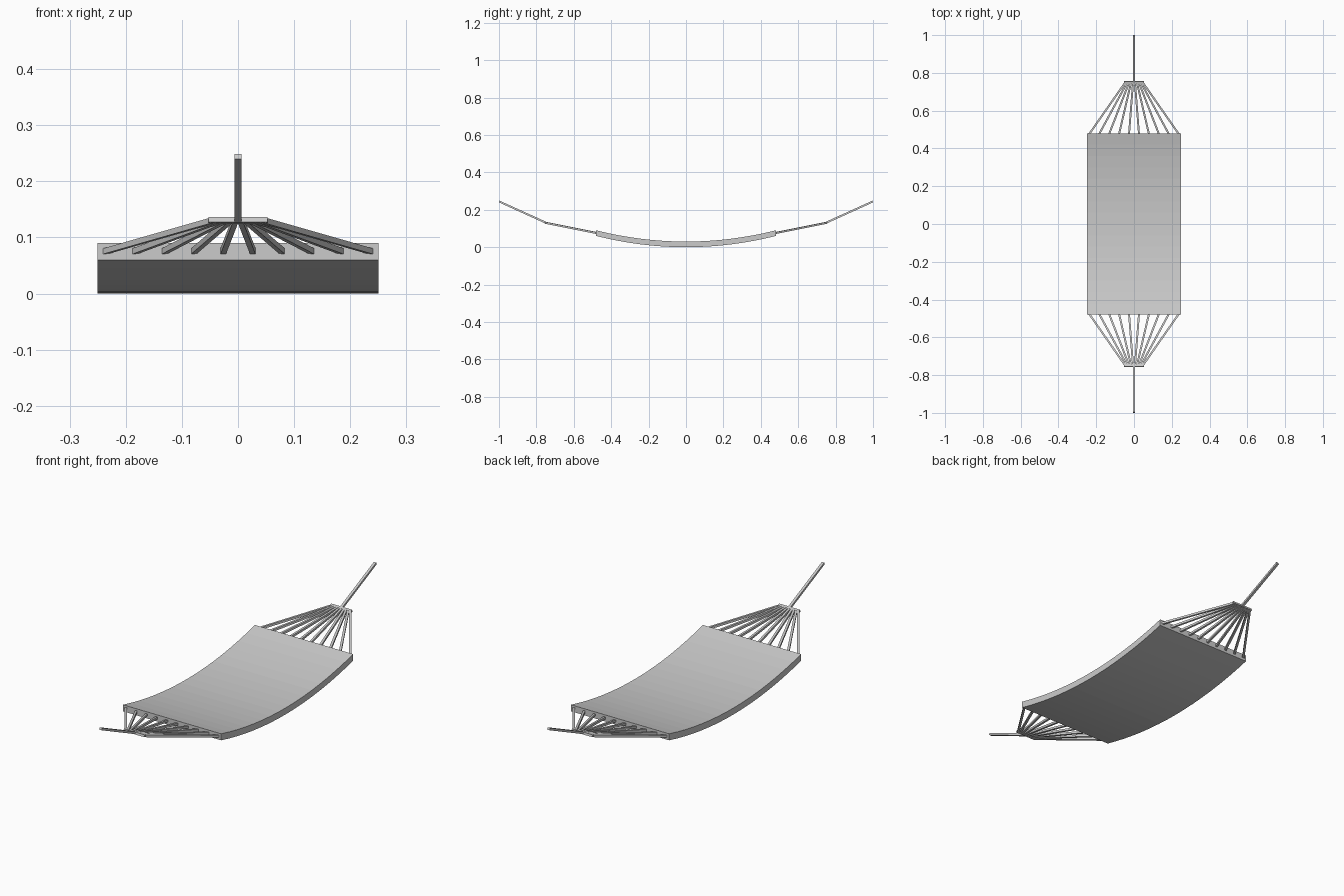
import bpy, bmesh
from mathutils import Vector, Matrix

if "Cube" in bpy.data.objects:
    bpy.data.objects.remove(bpy.data.objects["Cube"])


def make_object(name, bm):
    bmesh.ops.recalc_face_normals(bm, faces=bm.faces)
    mesh = bpy.data.meshes.new(name)
    bm.to_mesh(mesh)
    bm.free()
    obj = bpy.data.objects.new(name, mesh)
    bpy.context.collection.objects.link(obj)
    return obj


def add_beam(bm, a, b, width, height):
    """Square-section bar running from a to b."""
    a, b = Vector(a), Vector(b)
    d = b - a
    m = (Matrix.Translation((a + b) / 2)
         @ d.to_track_quat('Y', 'Z').to_matrix().to_4x4()
         @ Matrix.Diagonal((width, d.length, height, 1)))
    bmesh.ops.create_cube(bm, size=1, matrix=m)


# Sagging bed: curved side profile extruded across the width
HALF_W, HALF_L, THICK, SAG, SEGS = 0.25, 0.48, 0.03, 0.06, 16
bm = bmesh.new()
rings = []
for i in range(SEGS + 1):
    t = 2 * i / SEGS - 1
    y, z = t * HALF_L, SAG * t * t
    rings.append([bm.verts.new(p) for p in (
        (-HALF_W, y, z), (HALF_W, y, z),
        (HALF_W, y, z + THICK), (-HALF_W, y, z + THICK))])
for r, s in zip(rings, rings[1:]):
    for k in range(4):
        n = (k + 1) % 4
        bm.faces.new((r[k], r[n], s[n], s[k]))
bm.faces.new(rings[0])
bm.faces.new(rings[-1])
make_object("hammock_bed", bm)

# Fan of cords, gathering bar and hanging rope at each end
CORDS = 10
for side, label in ((-1, "front"), (1, "back")):
    bm = bmesh.new()
    for i in range(CORDS):
        t = 2 * i / (CORDS - 1) - 1
        add_beam(bm, (0.238 * t, side * 0.475, 0.075),
                 (0.046 * t, side * 0.75, 0.13), 0.01, 0.01)
    make_object(label + "_cords", bm)

    bm = bmesh.new()
    add_beam(bm, (0, side * 0.743, 0.129), (0, side * 0.755, 0.132), 0.106, 0.01)
    make_object(label + "_gathering_bar", bm)

    bm = bmesh.new()
    add_beam(bm, (0, side * 0.747, 0.13), (0, side * 0.998, 0.244), 0.012, 0.01)
    make_object(label + "_hanging_rope", bm)
